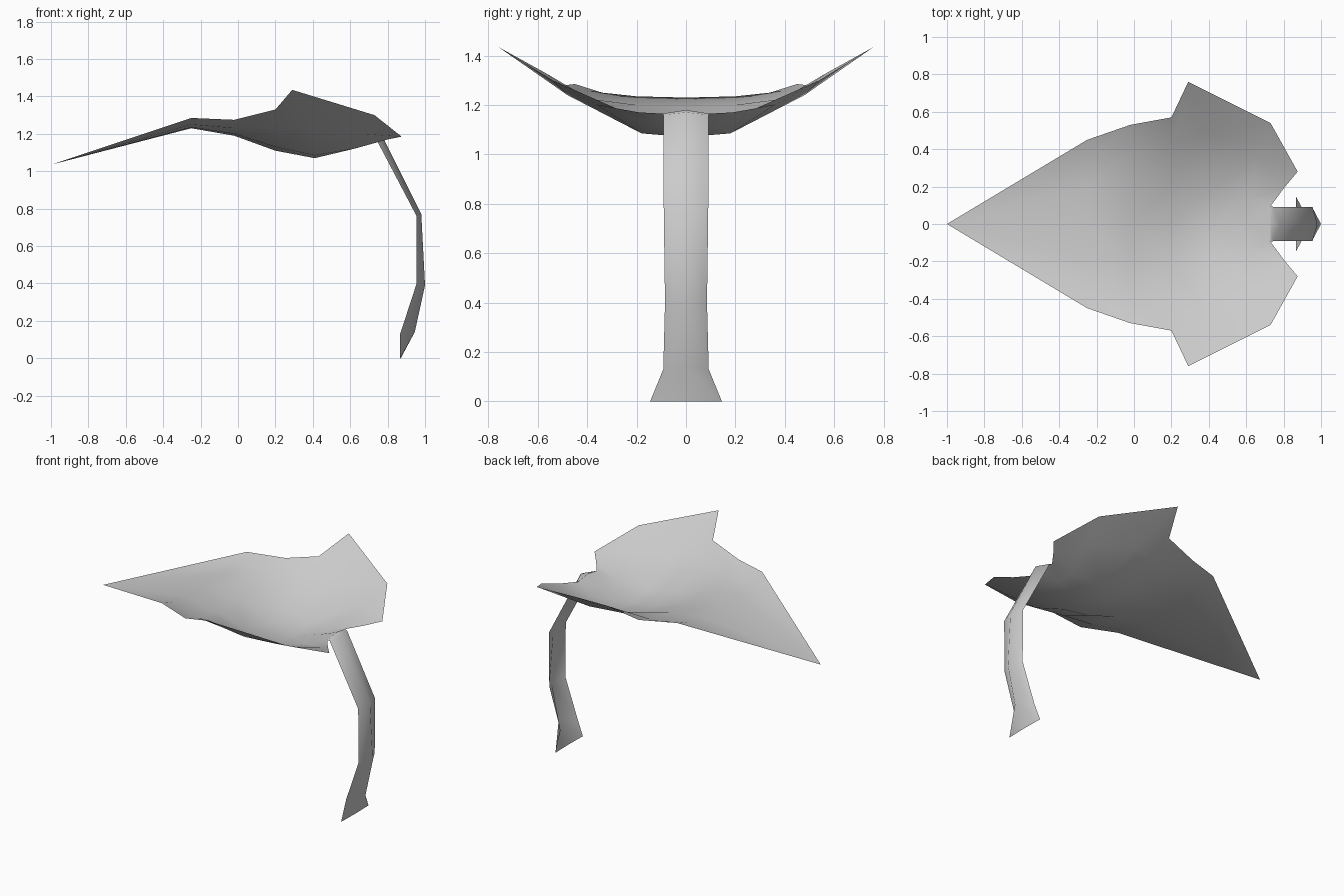
import bpy

default_cube = bpy.data.objects.get("Cube")
if default_cube:
    bpy.data.objects.remove(default_cube, do_unlink=True)

# One plain grey for the whole leaf
grey = bpy.data.materials.new("plain grey")
grey.use_nodes = True
colour = (0.6, 0.6, 0.6, 1)
grey.diffuse_color = colour
grey.node_tree.nodes["Principled BSDF"].inputs["Base Color"].default_value = colour


def half_sheet(name, rows):
    """Skin neighbouring rows of points with quads, then mirror the half across y."""
    verts = [point for row in rows for point in row]
    width = len(rows[0])
    faces = []
    for r in range(len(rows) - 1):
        for c in range(width - 1):
            here = r * width + c
            below = here + width
            faces.append((here, below, below + 1, here + 1))
    mesh = bpy.data.meshes.new(name)
    mesh.from_pydata(verts, [], faces)
    mesh.materials.append(grey)
    sheet = bpy.data.objects.new(name, mesh)
    bpy.context.collection.objects.link(sheet)

    # Weld the rows that collapse to a point
    weld = sheet.modifiers.new("weld", "WELD")
    weld.merge_threshold = 0.001
    mirror = sheet.modifiers.new("mirror", "MIRROR")
    mirror.use_axis = (False, True, False)
    mirror.use_clip = True
    for polygon in mesh.polygons:
        polygon.use_smooth = True
    return sheet


# Leaf blade: each row runs from the midrib out to the rim
tip = (-1, 0, 1.035)
blade_rows = [
    [tip] * 4,
    [(-.25, 0, 1.23), (-.25, .2, 1.235), (-.25, .34, 1.25), (-.25, .45, 1.285)],
    [(-.02, 0, 1.19), (-.02, .2, 1.2), (-.02, .4, 1.23), (-.02, .53, 1.275)],
    [(.2, 0, 1.11), (.2, .2, 1.13), (.2, .43, 1.23), (.2, .57, 1.33)],
    [(.41, 0, 1.07), (.41, .18, 1.085), (.38, .48, 1.24), (.29, .76, 1.435)],
    [(.6, 0, 1.13), (.62, .14, 1.12), (.66, .36, 1.2), (.73, .54, 1.3)],
    [(.73, 0, 1.18), (.73, .095, 1.165), (.8, .19, 1.17), (.875, .28, 1.185)],
]
half_sheet("leaf_blade", blade_rows)

# Stem: a folded ribbon given by its ridge and its rim, flaring at the foot
ridge = [(.73, 1.18), (.78, 1.17), (.98, .77), (1, .39), (.945, .14), (.87, 0)]
rim = [(.73, 1.165), (.745, 1.16), (.955, .76), (.955, .4), (.867, .13), (.867, 0)]
half_widths = [.095, .092, .09, .085, .092, .145]
stem_rows = [
    [(rx, 0, rz), (ex, w, ez)]
    for (rx, rz), (ex, ez), w in zip(ridge, rim, half_widths)
]
half_sheet("leaf_stem", stem_rows)
